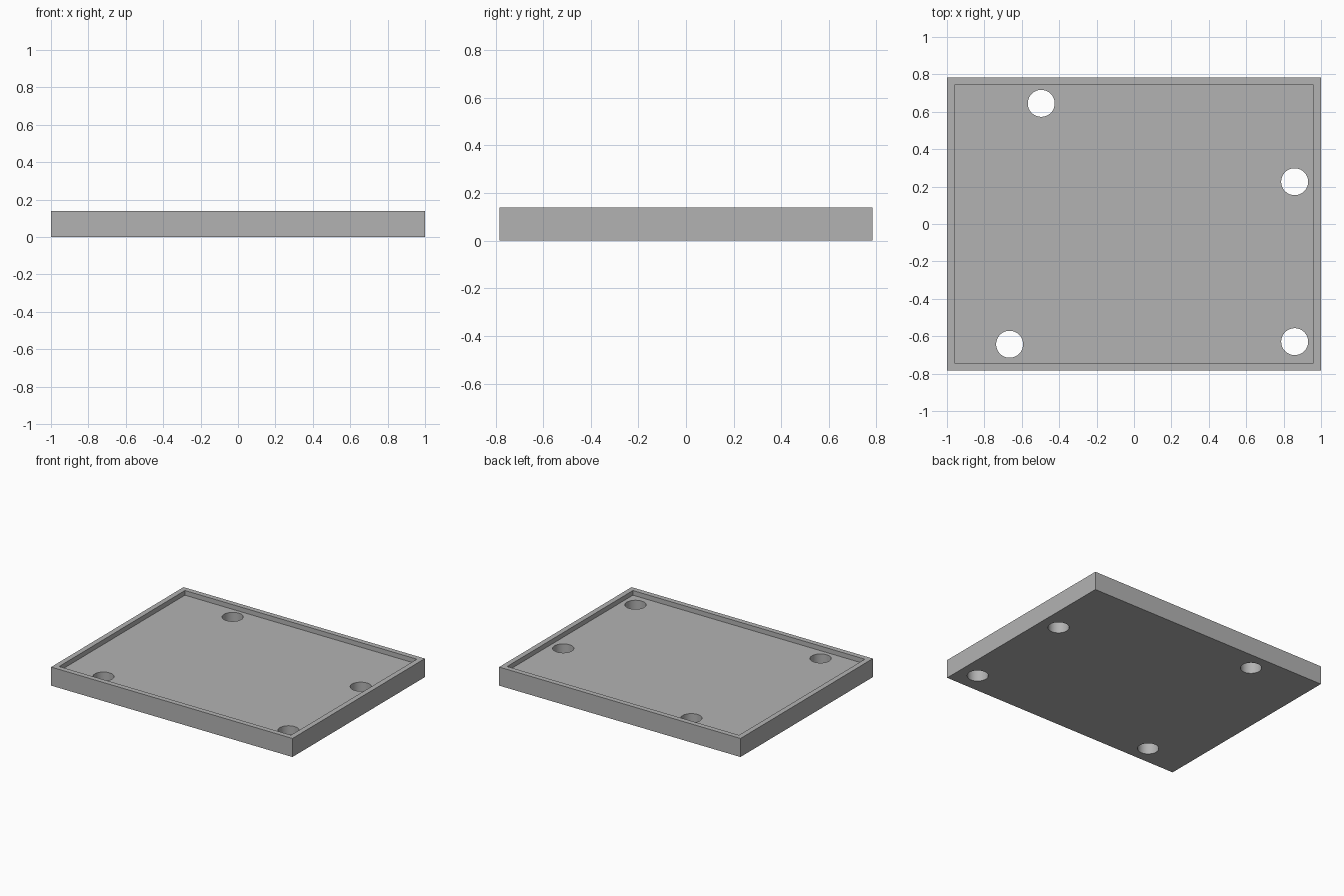
import bpy
import bmesh
from math import radians

cube = bpy.data.objects.get("Cube")
if cube:
    bpy.data.objects.remove(cube, do_unlink=True)

WIDTH, DEPTH, HEIGHT = 2.0, 1.567, 0.139
WALL, RECESS = 0.039, 0.035
HOLE_RADIUS = 0.072
HOLES = [(-0.496, 0.645), (0.859, 0.226), (0.859, -0.629), (-0.665, -0.643)]

# Plain grey finish
grey = bpy.data.materials.new("plain grey")
grey.use_nodes = True
colour = (0.45, 0.45, 0.45, 1)
grey.diffuse_color = colour
grey.node_tree.nodes["Principled BSDF"].inputs["Base Color"].default_value = colour

# Solid slab standing on the ground
bpy.ops.mesh.primitive_cube_add(size=1, location=(0, 0, HEIGHT / 2))
tray = bpy.context.object
tray.name = "tray"
tray.scale = (WIDTH, DEPTH, HEIGHT)
bpy.ops.object.transform_apply(location=True, scale=True)
tray.data.materials.append(grey)

# Shallow recess with a thin raised rim
bm = bmesh.new()
bm.from_mesh(tray.data)
bm.normal_update()
top = max(bm.faces, key=lambda f: f.calc_center_median().z)
bmesh.ops.inset_region(bm, faces=[top], thickness=WALL, use_even_offset=True)
pocket = bmesh.ops.extrude_face_region(bm, geom=[top])
verts = [g for g in pocket["geom"] if isinstance(g, bmesh.types.BMVert)]
bmesh.ops.translate(bm, verts=verts, vec=(0, 0, -RECESS))
if top.is_valid:
    bmesh.ops.delete(bm, geom=[top], context='FACES_ONLY')
bmesh.ops.recalc_face_normals(bm, faces=bm.faces)
bm.to_mesh(tray.data)
bm.free()

# Round mounting holes through the floor
for i, (x, y) in enumerate(HOLES):
    bpy.ops.mesh.primitive_cylinder_add(vertices=64, radius=HOLE_RADIUS,
                                        depth=1, location=(x, y, 0))
    cutter = bpy.context.object
    cutter.name = f"hole_cutter_{i + 1}"
    cutter.data.materials.append(grey)
    cut = tray.modifiers.new(f"mounting hole {i + 1}", 'BOOLEAN')
    cut.operation = 'DIFFERENCE'
    cut.solver = 'EXACT'
    cut.object = cutter
    bpy.context.view_layer.objects.active = tray
    bpy.ops.object.modifier_apply(modifier=cut.name)
    bpy.data.objects.remove(cutter, do_unlink=True)

# Smooth hole walls, crisp edges elsewhere
bpy.ops.object.select_all(action='DESELECT')
tray.select_set(True)
bpy.context.view_layer.objects.active = tray
bpy.ops.object.shade_smooth_by_angle(angle=radians(30))
